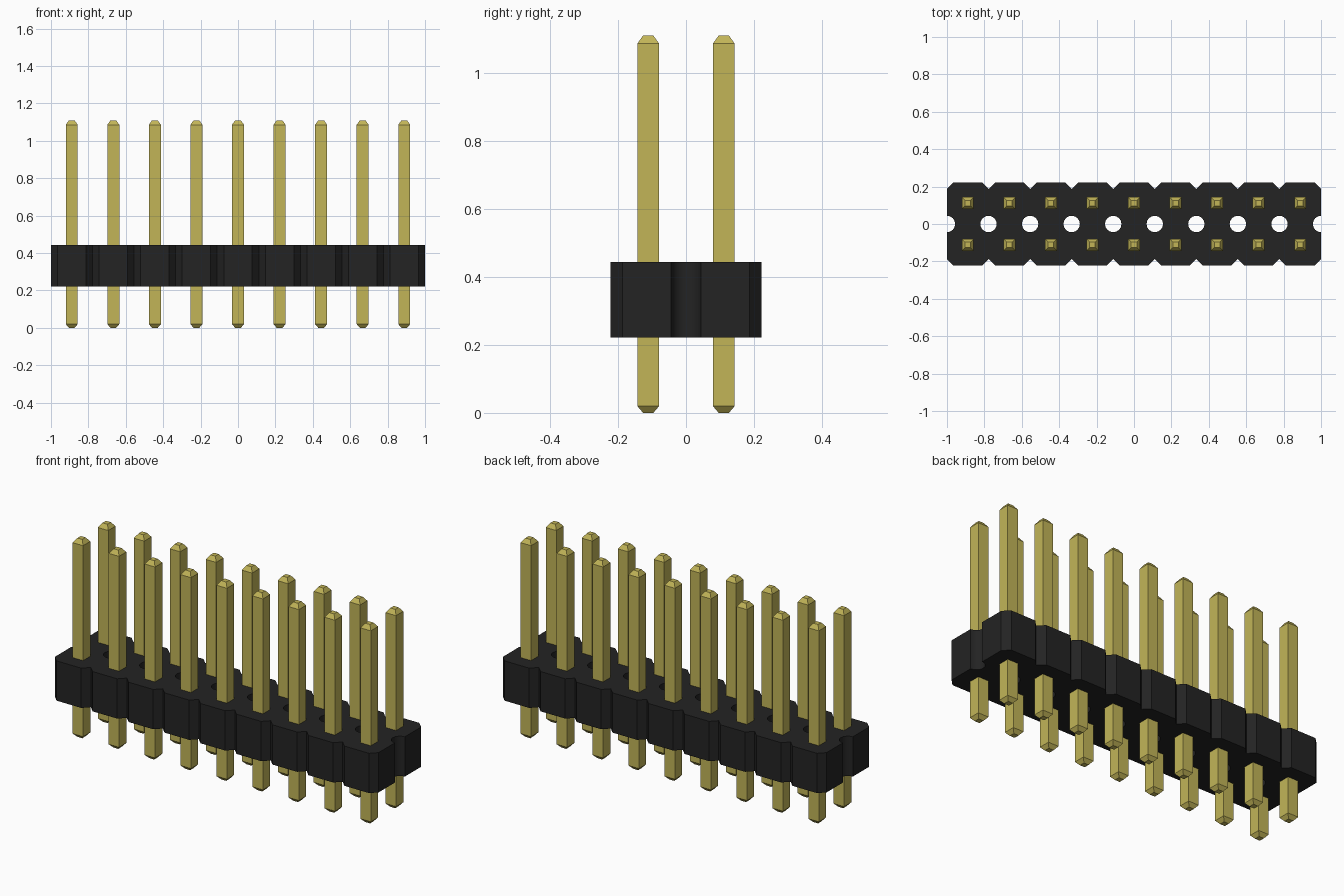
import bpy
import bmesh
from math import cos, sin, pi

PITCH = 2 / 9
COLUMNS = 9
HALF_DEPTH = PITCH
CHAMFER = 0.035
HOLE_RADIUS = 0.044
HOLE_STEPS = 8
BODY_BOTTOM, BODY_TOP = PITCH, 2 * PITCH
PIN_HALF, TIP_HALF = 0.032, 0.015
PIN_TOP = 1.11

cube = bpy.data.objects.get("Cube")
if cube:
    bpy.data.objects.remove(cube, do_unlink=True)


def make_material(name, rgb):
    mat = bpy.data.materials.new(name)
    mat.use_nodes = True
    mat.diffuse_color = (*rgb, 1)
    shader = next(n for n in mat.node_tree.nodes if n.type == "BSDF_PRINCIPLED")
    shader.inputs["Base Color"].default_value = (*rgb, 1)
    return mat


def mesh_from(bm, name, mat):
    bmesh.ops.recalc_face_normals(bm, faces=bm.faces[:])
    mesh = bpy.data.meshes.new(name)
    bm.to_mesh(mesh)
    bm.free()
    mesh.materials.append(mat)
    return mesh


def add_object(name, mesh, location=(0, 0, 0)):
    obj = bpy.data.objects.new(name, mesh)
    obj.location = location
    bpy.context.collection.objects.link(obj)
    return obj


black = make_material("black plastic", (0.017, 0.017, 0.017))
gold = make_material("gold plating", (0.54, 0.46, 0.097))

# Housing: outline of the back half, with hole bites along the centre line
outline = []
for i in range(COLUMNS + 1):
    x = -1 + i * PITCH
    start = HOLE_STEPS // 2 if i == 0 else 0
    end = HOLE_STEPS // 2 if i == COLUMNS else HOLE_STEPS
    for k in range(start, end + 1):
        a = pi - pi * k / HOLE_STEPS
        outline.append((x + HOLE_RADIUS * cos(a), HOLE_RADIUS * sin(a)))
for i in reversed(range(COLUMNS)):
    left, right = -1 + i * PITCH, -1 + (i + 1) * PITCH
    outline.append((right, HALF_DEPTH - CHAMFER))
    outline.append((right - CHAMFER, HALF_DEPTH))
    outline.append((left + CHAMFER, HALF_DEPTH))
outline.append((-1, HALF_DEPTH - CHAMFER))

bm = bmesh.new()
base = bm.faces.new([bm.verts.new((x, y, BODY_BOTTOM)) for x, y in outline])
raised = bmesh.ops.extrude_face_region(bm, geom=[base], use_keep_orig=True)["geom"]
bmesh.ops.translate(bm, vec=(0, 0, BODY_TOP - BODY_BOTTOM),
                    verts=[v for v in raised if isinstance(v, bmesh.types.BMVert)])
bmesh.ops.recalc_face_normals(bm, faces=bm.faces[:])
# Open the walls on the centre line so the mirrored halves join
inner = [f for f in bm.faces if all(abs(v.co.y) < 1e-5 for v in f.verts)]
bmesh.ops.delete(bm, geom=inner, context="FACES")
housing = add_object("housing", mesh_from(bm, "housing", black))
bpy.context.view_layer.objects.active = housing
housing.select_set(True)
bpy.ops.object.shade_smooth_by_angle(angle=pi / 6)
mirror = housing.modifiers.new("mirror", "MIRROR")
mirror.use_axis = (False, True, False)
mirror.use_clip = True

# Pin: square rod with tapered ends
bm = bmesh.new()
rings = []
for z, h in ((0, TIP_HALF), (0.02, PIN_HALF), (PIN_TOP - 0.024, PIN_HALF), (PIN_TOP, TIP_HALF)):
    rings.append([bm.verts.new((sx * h, sy * h, z))
                  for sx, sy in ((-1, -1), (1, -1), (1, 1), (-1, 1))])
for low, high in zip(rings, rings[1:]):
    for k in range(4):
        n = (k + 1) % 4
        bm.faces.new((low[k], low[n], high[n], high[k]))
bm.faces.new(rings[0])
bm.faces.new(rings[-1])
pin_mesh = mesh_from(bm, "pin", gold)

for row, y in (("front", -PITCH / 2), ("back", PITCH / 2)):
    for i in range(COLUMNS):
        add_object(f"{row}_pin_{i + 1}", pin_mesh, ((i - COLUMNS // 2) * PITCH, y, 0))
